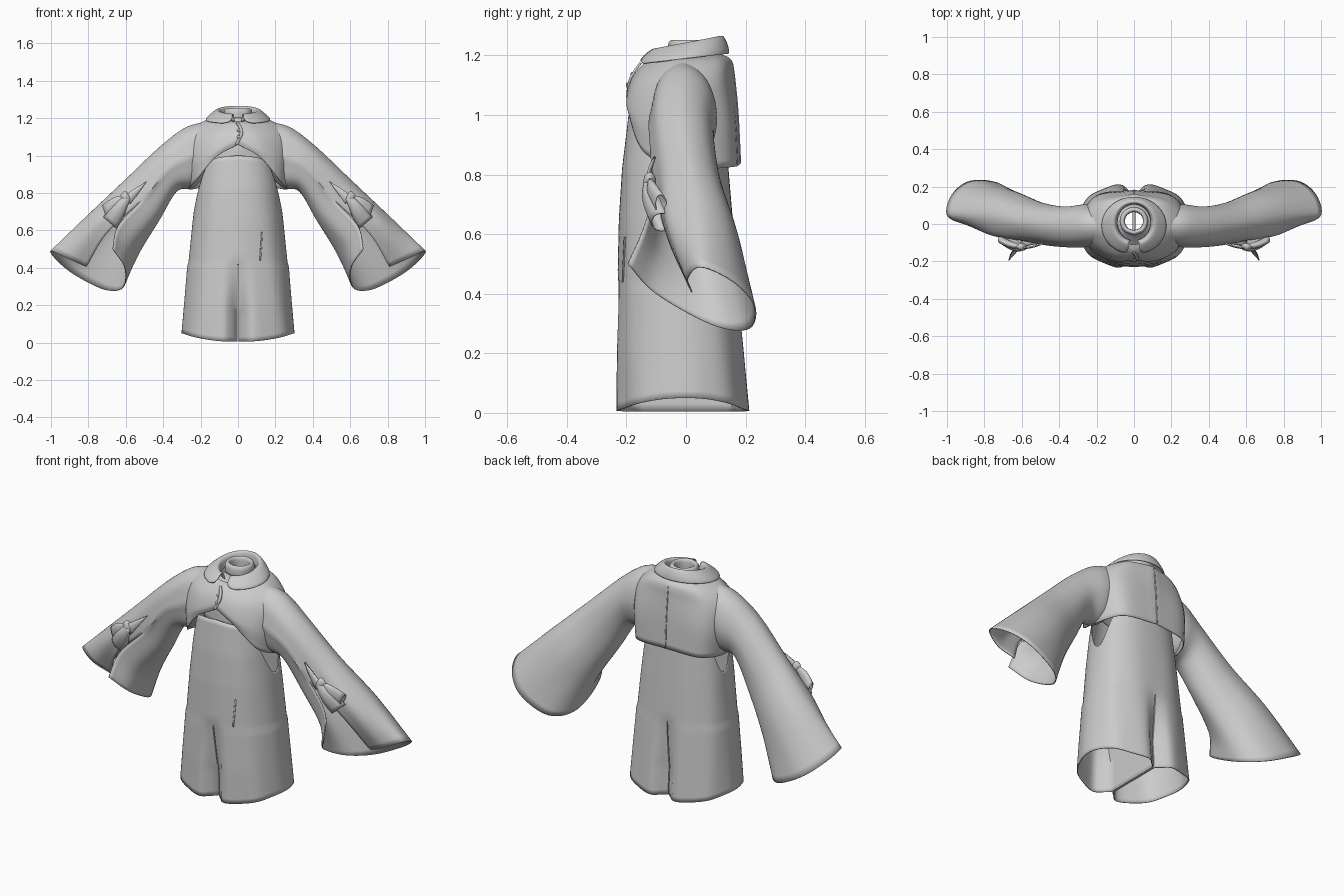
import bpy, bmesh
from math import sin, cos, pi, exp, radians
from mathutils import Vector as V

cube = bpy.data.objects.get("Cube")
if cube:
    bpy.data.objects.remove(cube, do_unlink=True)

grey = bpy.data.materials.new("soft grey cloth")
grey.use_nodes = True
tone = (0.6, 0.6, 0.6, 1)
grey.diffuse_color = tone
grey.node_tree.nodes["Principled BSDF"].inputs["Base Color"].default_value = tone


def spline(pts, n):
    """Smooth curve through the points, n steps per span."""
    pts = [V(p) for p in pts]
    ext = [2 * pts[0] - pts[1]] + pts + [2 * pts[-1] - pts[-2]]
    out = []
    for a, b, c, d in zip(ext, ext[1:], ext[2:], ext[3:]):
        for i in range(n):
            t = i / n
            out.append(0.5 * (2 * b + (c - a) * t + (2 * a - 5 * b + 4 * c - d) * t * t
                              + (3 * b - a - 3 * c + d) * t ** 3))
    return out + [pts[-1]]


def patch(rows, across=4, along=4):
    """Smooth both directions of a coarse net of points."""
    rows = [spline(r, across) for r in rows]
    return list(zip(*[spline(col, along) for col in zip(*rows)]))


def cloth(name, grids, mirror=False, thick=0.005, angle=50):
    """One cloth object made of one or more point nets."""
    bm = bmesh.new()
    for rows in grids:
        vs = [[bm.verts.new(p) for p in r] for r in rows]
        for r, s in zip(vs, vs[1:]):
            for i in range(len(r) - 1):
                bm.faces.new((r[i], r[i + 1], s[i + 1], s[i]))
    bmesh.ops.remove_doubles(bm, verts=bm.verts, dist=0.0005)
    bmesh.ops.recalc_face_normals(bm, faces=bm.faces)
    me = bpy.data.meshes.new(name)
    bm.to_mesh(me)
    bm.free()
    me.materials.append(grey)
    ob = bpy.data.objects.new(name, me)
    bpy.context.collection.objects.link(ob)
    if mirror:
        m = ob.modifiers.new("Mirror", "MIRROR")
        m.merge_threshold = 0.001
    if thick:
        s = ob.modifiers.new("Thickness", "SOLIDIFY")
        s.thickness, s.offset = thick, 0
    bpy.ops.object.select_all(action="DESELECT")
    ob.select_set(True)
    bpy.context.view_layer.objects.active = ob
    bpy.ops.object.shade_smooth_by_angle(angle=radians(angle))
    return ob


def ellipse(c, a, b, n=8, start=-pi / 2, turn=2 * pi):
    c, a, b = V(c), V(a), V(b)
    return [c + a * cos(start + turn * i / n) + b * sin(start + turn * i / n)
            for i in range(n + 1)]


# Romper: half shell with deep armholes, split into two wide legs
CROTCH = 0.43
LEVELS = [(0, .297, -.234, .213), (.2, .28, -.234, .195), (.43, .262, -.226, .172),
          (.65, .24, -.222, .155), (.82, .22, -.212, .14), (1.02, .19, -.188, .13)]


def size_at(z):
    z = max(0, min(z, 1.02))
    for lo, hi in zip(LEVELS, LEVELS[1:]):
        if z <= hi[0]:
            f = (z - lo[0]) / (hi[0] - lo[0])
            return [p + (q - p) * f for p, q in zip(lo[1:], hi[1:])]


def romper_point(t, z):
    w, front, back = size_at(z)
    ang = pi * (t - 0.5)
    s, c = sin(ang), max(0, cos(ang))
    low = max(0, 1 - z / 0.9)
    fold = 1 + 0.015 * low * sin(t * pi * 9 + z * 3)
    x = w * c ** 0.85 * (1 + (fold - 1) * 0.5)
    y = (abs(front) if s < 0 else back) * (1 if s > 0 else -1) * abs(s) ** 0.88 * fold
    pinch = max(0, min(1, (CROTCH + 0.03 - z) / 0.3))
    y *= 1 - 0.26 * pinch * exp(-(x / 0.04) ** 2)
    return V((x + (0.005 if z < CROTCH - 0.01 else 0), y, z))


def hem(t):
    return 0.005 + 0.045 * sin(pi * t) ** 2


def top(t):
    side = exp(-((t - 0.5) / 0.15) ** 2)
    return 1.0 - 0.06 * t - 0.27 * side


N, LEG, BODY = 48, 16, 22
shell = []
for j in range(LEG + BODY + 1):
    row = []
    for i in range(N + 1):
        t = i / N
        if j <= LEG:
            z = hem(t) + (CROTCH - hem(t)) * j / LEG
        else:
            z = CROTCH + (top(t) - CROTCH) * (j - LEG) / BODY
        row.append(romper_point(t, z))
    shell.append(row)
inner_leg = []
for r in shell[:LEG + 1]:
    a, b = r[0], r[-1]
    inner_leg.append([a.lerp(b, i / 12) for i in range(13)])
cloth("romper", [shell, inner_leg], mirror=True)

# Slanted pocket welt on the romper front
welt = []
for k in range(7):
    z = 0.44 + 0.025 * k
    welt.append([romper_point(.125 + .004 * k + d, z) + V((0, -.005, 0)) for d in (0, .01)])
cloth("pocket_welt", [welt], thick=0.004)

# Undershirt with a small standing neck
shirt = [ellipse((0, y, z), (rx, 0, 0), (0, ry, 0)) for z, rx, ry, y in
         [(.96, .17, .15, -.02), (1.08, .17, .14, -.02), (1.15, .11, .09, 0),
          (1.19, .065, .065, .01), (1.245, .058, .058, .015)]]
cloth("undershirt", [patch(shirt)], thick=0.004)
neck = [ellipse((0, .015, z), (r, 0, 0), (0, r, 0)) for z, r in
        [(1.2, .075), (1.235, .074), (1.25, .064), (1.24, .052), (1.19, .05)]]
cloth("undershirt_neckband", [patch(neck)], thick=0.003)

# Cropped jacket body: rows run from the hem to the neck, front centre to back centre
jacket = [
    [(0, -.19, 1.06), (.12, -.187, .99), (.22, -.135, .87), (.262, 0, .82), (.2, .15, .825), (0, .18, .835)],
    [(0, -.194, 1.09), (.12, -.192, 1.03), (.23, -.13, .98), (.28, 0, .98), (.21, .142, .98), (0, .172, 1)],
    [(0, -.175, 1.13), (.11, -.167, 1.11), (.22, -.1, 1.1), (.275, -.01, 1.1), (.2, .12, 1.1), (0, .162, 1.11)],
    [(0, -.146, 1.165), (.08, -.125, 1.165), (.15, -.08, 1.17), (.19, -.01, 1.178), (.15, .11, 1.175), (0, .152, 1.18)],
    [(0, -.11, 1.18), (.06, -.1, 1.185), (.09, -.06, 1.195), (.1, 0, 1.2), (.075, .08, 1.205), (0, .11, 1.205)]]
cloth("jacket_body", [patch(jacket, 6, 6)], mirror=True)

# Overlapping front edge, back seam and buttons
edge = spline([(.005, -.152, 1.175), (.022, -.174, 1.145), (.024, -.191, 1.11), (0, -.197, 1.06)], 6)
cloth("jacket_front_edge", [[[p + V((-.016, 0, 0)) for p in edge], edge]], thick=0.008)
seam = spline([(0, .155, 1.175), (0, .164, 1.11), (0, .174, 1), (0, .182, .84)], 5)
cloth("jacket_back_seam", [[[p + V((d, .001, 0)) for p in seam] for d in (-.003, .003)]],
      thick=0.004)
for z, y in ((1.135, -.182), (1.1, -.197)):
    bpy.ops.mesh.primitive_uv_sphere_add(segments=12, ring_count=8, radius=.009,
                                         location=(.003, y, z))
    button = bpy.context.object
    button.name = "jacket_button"
    button.scale.y = 0.5
    button.data.materials.append(grey)
    bpy.ops.object.shade_smooth()

# Folded collar, open at the front with rounded points
collar = []
for rx, ry, cy, z, tilt, gap in [(.09, .098, .008, 1.195, .01, .2), (.1, .106, .006, 1.235, .02, .25),
                                 (.117, .12, .004, 1.24, .022, .25), (.148, .14, -.003, 1.217, .02, .22),
                                 (.167, .15, -.008, 1.198, .018, .3), (.171, .152, -.01, 1.188, .018, .5)]:
    collar.append(ellipse((0, cy, z), (rx, 0, 0), (0, ry, tilt), 16,
                          -pi / 2 + gap, 2 * pi - 2 * gap))
cloth("collar", [patch(collar, 3, 4)])

# Bell sleeve growing out of the shoulder, slit from mid-forearm to the hem
sleeve = [ellipse(c, u, (0, r, 0)) for c, u, r in
          [((.18, -.01, 1.03), (0, 0, .147), .1),
           ((.265, -.01, .987), (.02, 0, .158), .112),
           ((.375, -.015, .925), (.045, 0, .117), .106),
           ((.51, .005, .765), (.09, 0, .106), .11),
           ((.665, .04, .58), (.135, 0, .102), .135)]]
sleeve[4][0] = V((.70, -.06, .585))
sleeve[4][7] = V((.57, -.085, .53))
sleeve[4][8] = V((.64, -.14, .625))
sleeve.append([(.81, .02, .405), (.91, .005, .45), (1, .05, .49), (.97, .16, .44), (.87, .23, .36),
               (.71, .21, .282), (.615, .09, .295), (.605, -.1, .40), (.67, -.195, .5)])
STEPS = 8
net = patch(sleeve, 6, STEPS)
closed = 3 * STEPS
net = [r[:-1] + (r[0],) if i <= closed else r for i, r in enumerate(net)]
cloth("bell_sleeves", [net], mirror=True)

# Ribbon tied over the slit
tail = [ellipse((x, y, z), (.75 * r, 0, .65 * r), (0, r * .8, 0)) for x, y, z, r in
        [(.59, -.125, .775, .018), (.62, -.122, .735, .03), (.65, -.105, .69, .042),
         (.685, -.08, .64, .046)]]
cloth("ribbon_tails", [patch(tail, 3, 3)], mirror=True, thick=0.004)
knot = [ellipse((.57 + .06 * f, -.122, .765 + .02 * f), (0, 0, .032 * sin(pi * f) + .002),
                (0, .02 * sin(pi * f) + .002, 0)) for f in (0, .2, .5, .8, 1)]
cloth("ribbon_knots", [patch(knot, 3, 3)], mirror=True, thick=0)
wing = [[(.49, -.105, .86), (.49, -.106, .859)], [(.55, -.122, .825), (.535, -.122, .795)],
        [(.61, -.13, .785), (.575, -.13, .74)]]
cloth("ribbon_wings", [patch(wing, 2, 3)], mirror=True, thick=0.008)
loop = [ellipse((x, y, z), (.3 * r, 0, .9 * r), (0, r * .5, 0)) for x, y, z, r in
        [(.61, -.12, .77, .018), (.66, -.11, .74, .034), (.715, -.085, .7, .036)]]
cloth("ribbon_loops", [patch(loop, 3, 3)], mirror=True, thick=0.004)
